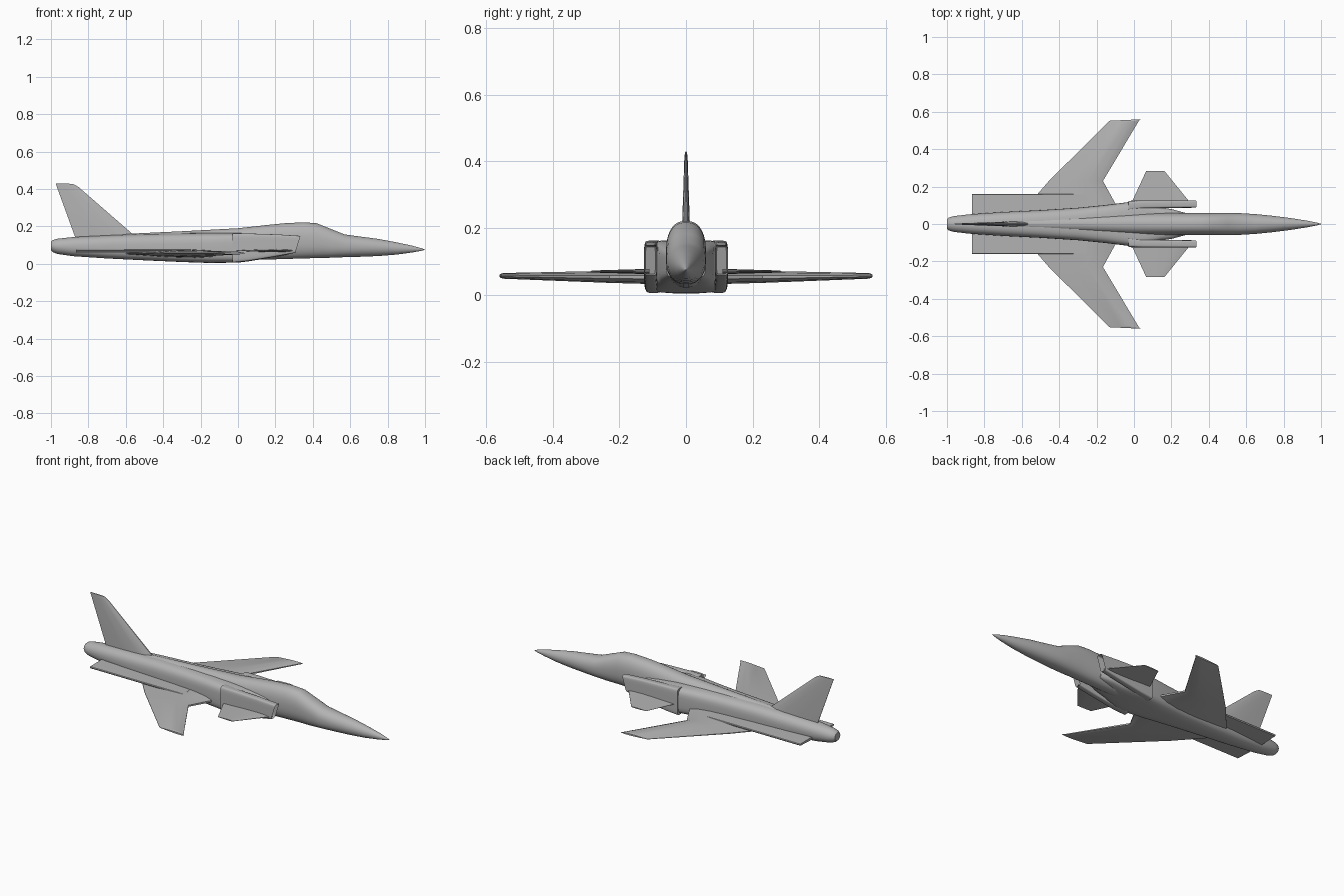
import bpy, bmesh, math
from mathutils import Vector

cube = bpy.data.objects.get("Cube")
if cube:
    bpy.data.objects.remove(cube, do_unlink=True)

GREY = (0.45, 0.45, 0.45, 1)
grey = bpy.data.materials.new("airframe grey")
grey.use_nodes = True
grey.diffuse_color = GREY
grey.node_tree.nodes["Principled BSDF"].inputs["Base Color"].default_value = GREY


def loft(name, rings, mirror=False, angle=30, mouth=False):
    """Skin a list of closed point rings and cap both ends."""
    bm = bmesh.new()
    loops = [[bm.verts.new(p) for p in ring] for ring in rings]
    for a, b in zip(loops, loops[1:]):
        for i in range(len(a)):
            j = (i + 1) % len(a)
            bm.faces.new((a[i], a[j], b[j], b[i]))
    bm.faces.new(loops[0])
    front = bm.faces.new(loops[-1])
    bmesh.ops.recalc_face_normals(bm, faces=bm.faces)
    if mouth:
        # thin lip around a recessed opening
        bmesh.ops.inset_region(bm, faces=[front], thickness=0.005)
        bmesh.ops.translate(bm, verts=front.verts, vec=(-0.05, 0, 0))
    mesh = bpy.data.meshes.new(name)
    bm.to_mesh(mesh)
    bm.free()
    mesh.materials.append(grey)
    obj = bpy.data.objects.new(name, mesh)
    bpy.context.collection.objects.link(obj)
    if mirror:
        mod = obj.modifiers.new("mirror", 'MIRROR')
        mod.use_axis = (False, True, False)
    bpy.ops.object.select_all(action='DESELECT')
    obj.select_set(True)
    bpy.context.view_layer.objects.active = obj
    bpy.ops.object.shade_smooth_by_angle(angle=math.radians(angle))
    return obj


def section(x, y0, y1, z0, z1, power=2, lean=0, n=32):
    """Superellipse ring across the x axis; lean slants it forward with height."""
    ring = []
    for i in range(n):
        t = math.tau * (i + 0.5) / n
        c, s = math.cos(t), math.sin(t)
        u = math.copysign(abs(c) ** (2 / power), c)
        v = math.copysign(abs(s) ** (2 / power), s)
        ring.append(((x + lean * v), (y0 + y1) / 2 + u * (y1 - y0) / 2,
                     (z0 + z1) / 2 + v * (z1 - z0) / 2))
    return ring


def foil(lead, trail, thick, up):
    """Aerofoil ring between a leading and a trailing point."""
    lead, trail, up = Vector(lead), Vector(trail), Vector(up)
    shape = [(0.02, 0.12), (0.12, 0.38), (0.3, 0.5), (0.6, 0.4), (1, 0.06)]
    top = [lead.lerp(trail, f) + up * thick * h for f, h in shape]
    low = [lead.lerp(trail, f) - up * thick * h for f, h in reversed(shape)]
    return top + low


# Central body with nose and canopy hump: x, half width, bottom, top, squareness
spine = [(-0.6, .035, .06, .16, 2), (-0.3, .05, .04, .174, 2), (0, .06, .025, .19, 2.3),
         (0.15, .06, .022, .207, 2.4), (0.25, .06, .025, .217, 2.4),
         (0.35, .06, .028, .222, 2.4), (0.42, .06, .03, .217, 2.4),
         (0.5, .06, .032, .185, 2.4), (0.57, .058, .035, .157, 2.3),
         (0.65, .053, .037, .146, 2.1), (0.75, .043, .041, .133, 2),
         (0.85, .03, .049, .114, 2), (0.93, .017, .06, .097, 2),
         (0.98, .007, .069, .083, 2), (1.0, .001, .074, .076, 2)]
loft("central_body", [section(x, -w, w, a, b, p) for x, w, a, b, p in spine], angle=40)

# Rear hull, closing to the exhaust and narrowing forward between the intakes
hull = [(-1.0, .026, .072, .118, 2), (-0.99, .034, .062, .127, 2), (-0.965, .042, .052, .134, 2),
        (-0.88, .052, .04, .143, 2.2), (-0.7, .064, .028, .152, 2.6),
        (-0.5, .074, .018, .16, 3), (-0.3, .087, .009, .163, 3.5),
        (-0.15, .102, .004, .165, 4), (0, .121, .006, .164, 5),
        (0.05, .12, .012, .162, 5), (0.14, .088, .026, .155, 5),
        (0.2, .08, .037, .148, 5), (0.28, .058, .05, .135, 5)]
loft("rear_hull", [section(x, -w, w, a, b, p) for x, w, a, b, p in hull], angle=40)

# Side intakes with slanted mouths
loft("air_intake", [section(-0.03, .07, .124, .006, .163, 6),
                    section(0.05, .082, .126, .014, .162, 6),
                    section(0.2, .086, .126, .037, .157, 6, .01),
                    section(0.32, .087, .126, .058, .149, 6, .014)],
     mirror=True, mouth=True)

# Forward swept wings
UP = (0, 0, 1)
loft("wing", [foil((-0.05, .04, .053), (-0.62, .04, .055), .046, UP),
              foil((-0.16, .23, .053), (-0.455, .23, .056), .036, UP),
              foil((0.03, .552, .057), (-0.14, .543, .057), .017, UP),
              foil((0.04, .56, .057), (-0.13, .552, .057), .01, UP)],
     mirror=True, angle=20)

# Flat shelves running from the wing roots to the tail
loft("tail_shelf", [[(x, .02, .058), (x, .157, .064), (x, .16, .07), (x, .157, .074), (x, .02, .076)]
                    for x in (-0.865, -0.25)], mirror=True)

# Canards
loft("canard", [foil((0.31, .11, .07), (-0.015, .11, .07), .016, UP),
                foil((0.165, .283, .07), (0.065, .283, .07), .006, UP)],
     mirror=True, angle=20)

# Tail fin
SIDE = (0, 1, 0)
loft("tail_fin", [foil((-0.535, 0, .14), (-0.87, 0, .14), .028, SIDE),
                  foil((-0.85, 0, .41), (-0.968, 0, .41), .01, SIDE),
                  foil((-0.88, 0, .427), (-0.975, 0, .43), .006, SIDE)], angle=20)
